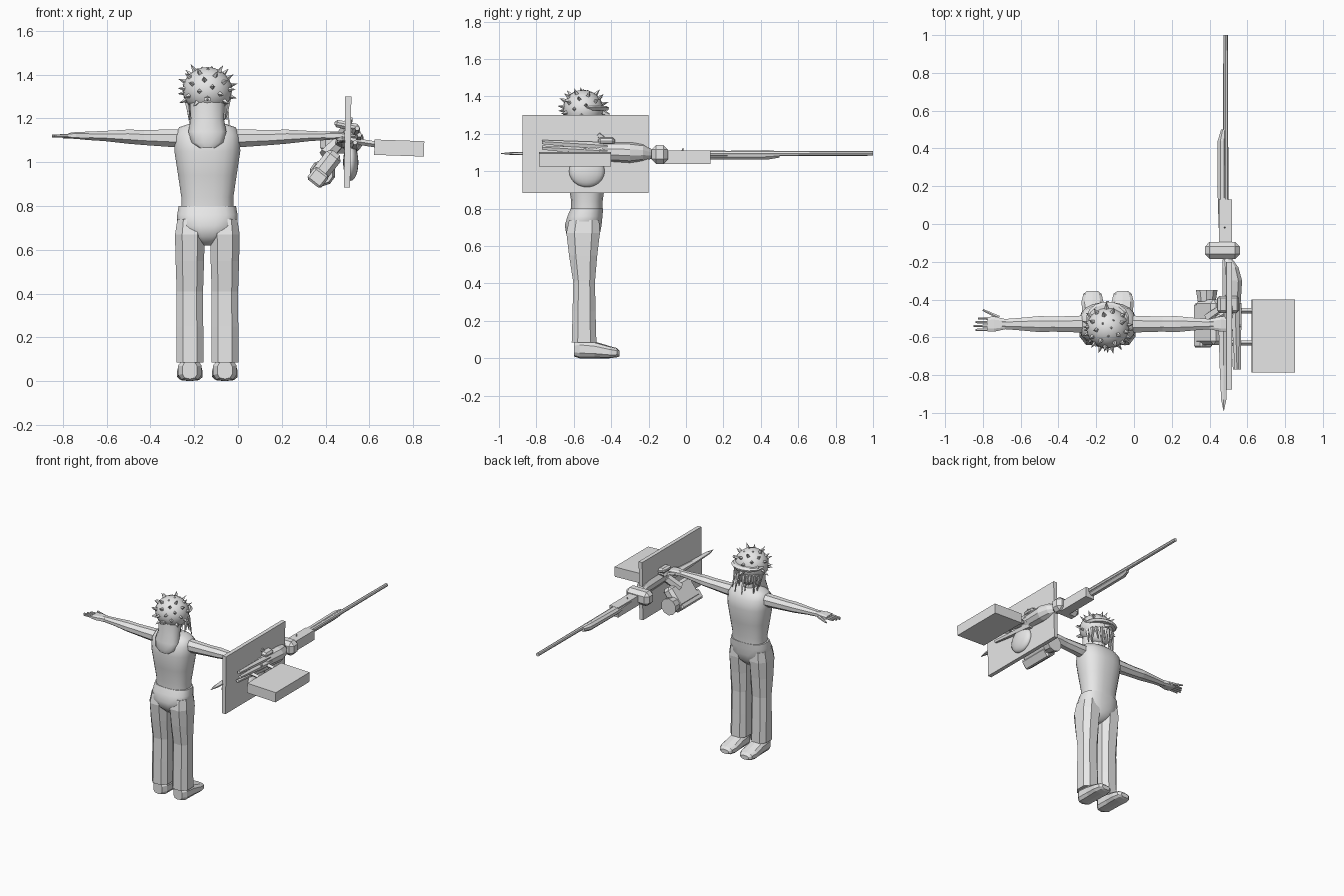
import bpy
import bmesh
import math
import random
from mathutils import Vector, Matrix

default_cube = bpy.data.objects.get("Cube")
if default_cube:
    bpy.data.objects.remove(default_cube, do_unlink=True)

random.seed(4)
clay = bpy.data.materials.new("plain grey")
clay.use_nodes = True
clay.diffuse_color = (0.8, 0.8, 0.8, 1)
clay.node_tree.nodes["Principled BSDF"].inputs["Base Color"].default_value = clay.diffuse_color

MIDDLE = -0.14   # body centre line in x
DEPTH = -0.53    # body centre line in y


def finish(name, mesh_data, smooth=False):
    """Turn a bmesh into a shaded object with the shared material."""
    bmesh.ops.recalc_face_normals(mesh_data, faces=mesh_data.faces)
    mesh = bpy.data.meshes.new(name)
    mesh_data.to_mesh(mesh)
    mesh_data.free()
    mesh.materials.append(clay)
    part = bpy.data.objects.new(name, mesh)
    bpy.context.collection.objects.link(part)
    if smooth:
        bpy.ops.object.select_all(action="DESELECT")
        part.select_set(True)
        bpy.context.view_layer.objects.active = part
        bpy.ops.object.shade_smooth_by_angle(angle=math.radians(50))
    return part


def loft(name, axis, sections, sides=8, smooth=False, square=1.0):
    """Skin elliptical sections (position, centre a, centre b, radius a, radius b)."""
    mesh_data = bmesh.new()
    rings = []
    for position, centre_a, centre_b, radius_a, radius_b in sections:
        ring = []
        for step in range(sides):
            angle = math.tau * (step + 0.5) / sides
            c, s = math.cos(angle), math.sin(angle)
            a = centre_a + radius_a * math.copysign(abs(c) ** square, c)
            b = centre_b + radius_b * math.copysign(abs(s) ** square, s)
            place = {"x": (position, a, b), "y": (a, position, b), "z": (a, b, position)}[axis]
            ring.append(mesh_data.verts.new(place))
        rings.append(ring)
    for lower, upper in zip(rings, rings[1:]):
        for i in range(sides):
            j = (i + 1) % sides
            mesh_data.faces.new((lower[i], lower[j], upper[j], upper[i]))
    mesh_data.faces.new(rings[0])
    mesh_data.faces.new(rings[-1])
    return finish(name, mesh_data, smooth)


def box(name, low, high, tilt=0.0, bevel=0.0):
    """Box between two corners, optionally tilted about y and chamfered."""
    low, high = Vector(low), Vector(high)
    mesh_data = bmesh.new()
    placing = (Matrix.Translation((low + high) / 2) @ Matrix.Rotation(math.radians(tilt), 4, "Y")
               @ Matrix.Diagonal((*(high - low), 1)))
    bmesh.ops.create_cube(mesh_data, size=1, matrix=placing)
    if bevel:
        bmesh.ops.bevel(mesh_data, geom=mesh_data.edges[:], offset=bevel, segments=1, affect="EDGES")
    return finish(name, mesh_data)


def cone(name, start, end, start_radius, end_radius, sides=6):
    """Tapered rod between two points."""
    start, end = Vector(start), Vector(end)
    along = end - start
    mesh_data = bmesh.new()
    placing = Matrix.Translation((start + end) / 2) @ along.to_track_quat("Z", "Y").to_matrix().to_4x4()
    bmesh.ops.create_cone(mesh_data, cap_ends=True, segments=sides, radius1=start_radius,
                          radius2=end_radius, depth=along.length, matrix=placing)
    return finish(name, mesh_data)


def ball(name, centre, radii):
    mesh_data = bmesh.new()
    placing = Matrix.Translation(centre) @ Matrix.Diagonal((*radii, 1))
    bmesh.ops.create_uvsphere(mesh_data, u_segments=20, v_segments=12, radius=1, matrix=placing)
    return finish(name, mesh_data, True)


# Torso and hips
loft("torso", "z", [
    (0.78, MIDDLE, DEPTH, 0.12, 0.085), (0.84, MIDDLE, DEPTH, 0.12, 0.085),
    (0.94, MIDDLE, DEPTH, 0.135, 0.1), (1.05, MIDDLE, DEPTH, 0.152, 0.115),
    (1.12, MIDDLE, DEPTH, 0.15, 0.105), (1.16, MIDDLE, DEPTH, 0.13, 0.075),
    (1.18, MIDDLE, DEPTH, 0.07, 0.05)], sides=20, smooth=True, square=0.8)
loft("hips", "z", [
    (0.62, MIDDLE, DEPTH - 0.02, 0.03, 0.05), (0.66, MIDDLE, DEPTH - 0.02, 0.09, 0.09),
    (0.71, MIDDLE, DEPTH - 0.02, 0.14, 0.1), (0.76, MIDDLE, DEPTH - 0.01, 0.14, 0.095),
    (0.8, MIDDLE, DEPTH, 0.133, 0.088)], sides=16, smooth=True, square=0.8)
loft("neck", "z", [(1.14, MIDDLE, DEPTH, 0.05, 0.05), (1.28, MIDDLE, DEPTH, 0.045, 0.045)], smooth=True)

# Paired legs, shoes, arms
for side, label in ((-1, "right"), (1, "left")):
    hip = MIDDLE + side * 0.08
    loft(label + "_trouser_leg", "z", [
        (0.085, hip, -0.545, 0.065, 0.07), (0.25, hip, -0.545, 0.065, 0.065),
        (0.41, hip, -0.545, 0.064, 0.062), (0.55, hip, -0.55, 0.069, 0.08),
        (0.67, hip, -0.55, 0.072, 0.095), (0.74, hip, -0.545, 0.06, 0.085)], square=0.75)
    foot = MIDDLE + side * 0.08
    loft(label + "_shoe", "y", [
        (-0.6, foot, 0.05, 0.035, 0.04), (-0.57, foot, 0.05, 0.055, 0.05),
        (-0.49, foot, 0.045, 0.055, 0.045), (-0.41, foot, 0.033, 0.06, 0.033),
        (-0.37, foot, 0.03, 0.05, 0.025), (-0.355, foot, 0.025, 0.03, 0.015)], sides=10, square=0.7)

    def out(distance):
        return MIDDLE + side * distance

    loft(label + "_arm", "x", [
        (out(0.1), DEPTH, 1.11, 0.05, 0.045), (out(0.17), DEPTH, 1.11, 0.047, 0.043),
        (out(0.29), DEPTH, 1.113, 0.043, 0.037), (out(0.36), DEPTH, 1.117, 0.046, 0.035),
        (out(0.47), DEPTH, 1.12, 0.035, 0.025), (out(0.56), DEPTH, 1.121, 0.028, 0.02)])
    loft(label + "_palm", "x", [
        (out(0.54), DEPTH, 1.121, 0.028, 0.018), (out(0.6), DEPTH, 1.122, 0.042, 0.017),
        (out(0.635), DEPTH, 1.122, 0.04, 0.012)], square=0.6)
    for finger in range(4):
        across = DEPTH - 0.03 + finger * 0.02
        cone(label + "_finger", (out(0.62), across, 1.122),
             (out(0.71 - abs(finger - 1) * 0.012), across, 1.12), 0.009, 0.006)
    cone(label + "_thumb", (out(0.575), DEPTH + 0.035, 1.118), (out(0.66), DEPTH + 0.075, 1.115), 0.011, 0.006)

# Head, visor and spikes
skull = Vector((MIDDLE, -0.55, 1.33))
ball("head", skull, (0.113, 0.108, 0.105))
ball("jaw", skull + Vector((0, 0.04, -0.07)), (0.07, 0.065, 0.06))
cone("nose", skull + Vector((0, 0.09, -0.01)), skull + Vector((0, 0.14, -0.03)), 0.022, 0.008)
loft("visor", "z", [(1.325, MIDDLE, -0.5, 0.1, 0.085), (1.34, MIDDLE, -0.505, 0.115, 0.095),
                    (1.35, MIDDLE, -0.51, 0.105, 0.085)], sides=16)
box("back_knot", (MIDDLE - 0.015, -0.668, 1.28), (MIDDLE + 0.015, -0.63, 1.295))
SPIKES = 42
for n in range(SPIKES):
    up = 1 - 1.55 * (n + 0.5) / SPIKES
    around = n * math.pi * (3 - math.sqrt(5))
    flat = math.sqrt(1 - up * up)
    way = Vector((flat * math.cos(around), flat * math.sin(around), up))
    if way.y > 0.3 and up < 0.1:
        continue
    length = 0.112 if up > 0.85 else 0.142
    cone("head_spike", skull + way * 0.095, skull + way * length, 0.016, 0, sides=4)

# Hair down the back, face strands
loft("back_hair", "z", [
    (1.065, MIDDLE, -0.64, 0.035, 0.012), (1.09, MIDDLE, -0.625, 0.075, 0.035),
    (1.14, MIDDLE, -0.605, 0.09, 0.05), (1.2, MIDDLE, -0.585, 0.078, 0.06),
    (1.29, MIDDLE, -0.57, 0.085, 0.07)], sides=12, smooth=True)
for n in range(14):
    turn = math.pi * n / 13
    root = Vector((MIDDLE + 0.095 * math.cos(turn), -0.53 + 0.09 * math.sin(turn), 1.29))
    tip = root + Vector((random.uniform(-0.02, 0.02), random.uniform(0, 0.02), -random.uniform(0.06, 0.15)))
    cone("hair_strand", root, tip, 0.013, 0.002, sides=4)

# Long weapon
GUN, LEVEL = 0.475, 1.095
cone("barrel", (0.485, 0.1, LEVEL), (0.485, 1, LEVEL), 0.015, 0.012, sides=8)
loft("fore_grip", "y", [(-0.02, 0.465, 1.09, 0.018, 0.02), (0.15, 0.467, 1.085, 0.026, 0.025),
                        (0.44, 0.467, 1.088, 0.026, 0.027), (0.5, 0.475, 1.09, 0.015, 0.018)])
box("receiver", (0.45, -0.12, 1.04), (0.52, 0.13, 1.11))
cone("sight", (0.48, -0.02, 1.1), (0.48, -0.015, 1.125), 0.008, 0.002, sides=4)
box("hinge_block", (0.375, -0.185, 1.04), (0.56, -0.095, 1.14), bevel=0.025)
loft("action_body", "y", [
    (-0.56, 0.51, 1.11, 0.02, 0.03), (-0.45, 0.515, 1.105, 0.05, 0.05),
    (-0.3, 0.52, 1.1, 0.055, 0.055), (-0.23, 0.51, 1.1, 0.045, 0.045),
    (-0.17, 0.49, 1.09, 0.02, 0.02)], sides=10)
loft("rear_spike", "y", [(-0.99, GUN, LEVEL, 0.001, 0.002), (-0.93, GUN, LEVEL, 0.016, 0.008),
                         (-0.75, GUN, LEVEL, 0.025, 0.012), (-0.45, GUN, LEVEL, 0.035, 0.03)], sides=6)
for height, reach in ((1.085, 0.535), (1.12, 0.555), (1.15, 0.545)):
    cone("stock_rod", (reach, -0.77, height + 0.005), (reach - 0.01, -0.42, height - 0.02), 0.012, 0.025, sides=5)
ball("round_cover", (0.515, DEPTH, 1.0), (0.035, 0.095, 0.085))
cone("top_fin", (0.49, -0.4, 1.13), (0.51, -0.47, 1.2), 0.035, 0.015, sides=5)
box("top_clamp", (0.44, -0.47, 1.15), (0.555, -0.38, 1.185), tilt=12, bevel=0.012)

# Side lamp hanging under the weapon
box("lamp_body", (0.36, -0.64, 0.9), (0.44, -0.4, 1.06), tilt=38, bevel=0.02)
cone("lamp_rim", (0.385, -0.41, 0.95), (0.385, -0.35, 0.95), 0.05, 0.06, sides=10)
box("lamp_cap", (0.325, -0.655, 0.895), (0.405, -0.42, 0.965), tilt=38, bevel=0.01)
cone("lamp_arm", (0.4, -0.5, 1.03), (0.47, -0.45, 1.1), 0.035, 0.03)

# Shield plate and side box
box("shield_plate", (0.487, -0.875, 0.885), (0.515, -0.2, 1.3), tilt=0.8)
box("ammunition_box", (0.623, -0.785, 1.03), (0.85, -0.4, 1.1), tilt=2)
for across in (-0.46, -0.63):
    cone("box_bracket", (0.51, across, 1.1), (0.64, across, 1.08), 0.014, 0.014, sides=4)
